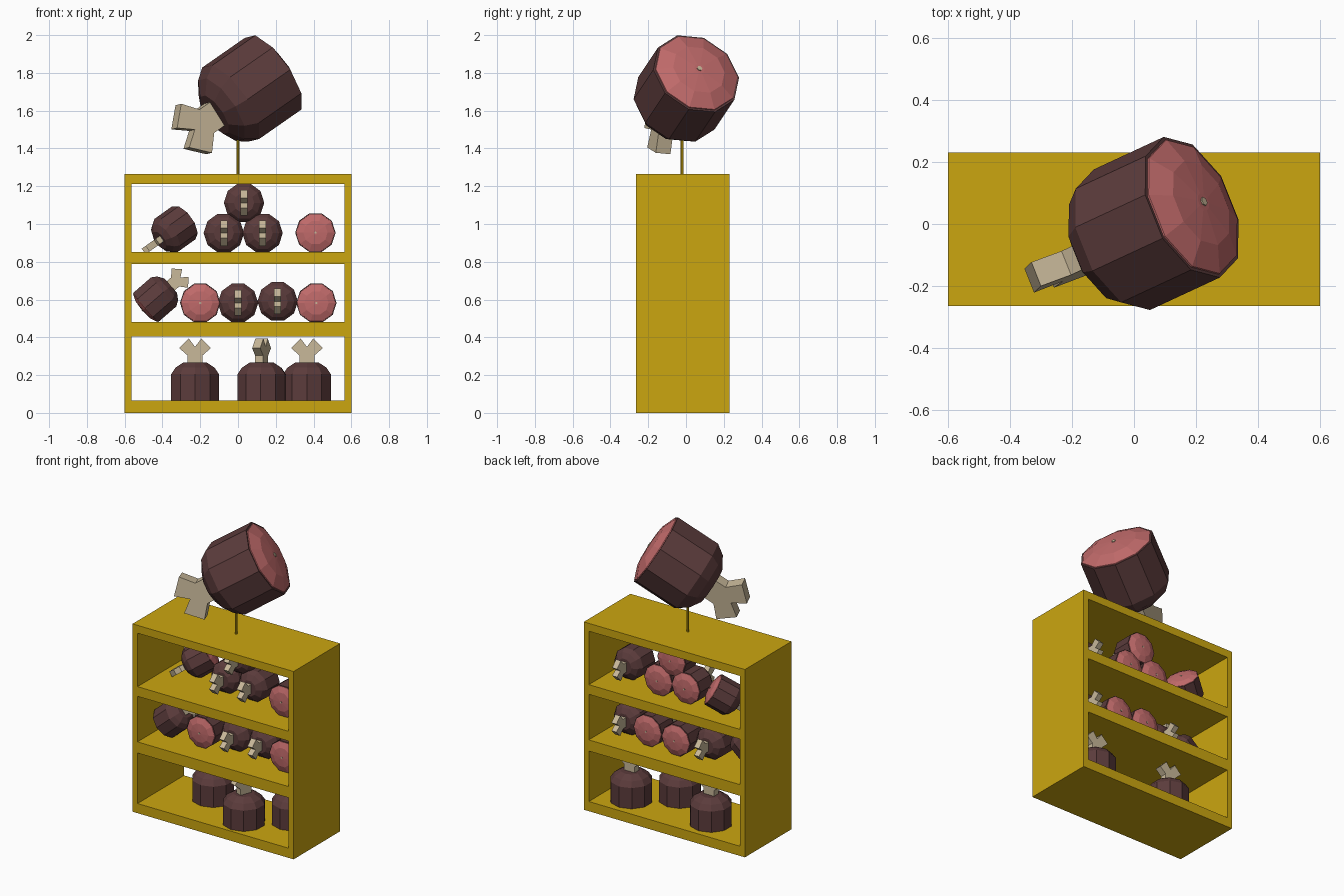
import bpy, bmesh, math
from mathutils import Vector, Matrix

if "Cube" in bpy.data.objects:
    bpy.data.objects.remove(bpy.data.objects["Cube"])


def material(name, rgb):
    m = bpy.data.materials.new(name)
    m.diffuse_color = (*rgb, 1)
    m.use_nodes = True
    m.node_tree.nodes["Principled BSDF"].inputs["Base Color"].default_value = m.diffuse_color
    return m


GOLD = material("gold_paint", (0.60, 0.38, 0.005))
MEAT = material("dark_meat", (0.105, 0.044, 0.044))
PINK = material("pink_cut", (0.53, 0.145, 0.145))
BONE = material("bone", (0.58, 0.48, 0.32))


def add(name, mesh, matrix=Matrix()):
    ob = bpy.data.objects.new(name, mesh)
    ob.matrix_world = matrix
    bpy.context.collection.objects.link(ob)
    return ob


def to_mesh(bm, name, mat):
    bmesh.ops.recalc_face_normals(bm, faces=bm.faces)
    me = bpy.data.meshes.new(name)
    bm.to_mesh(me)
    bm.free()
    me.materials.append(mat)
    return me


def box(name, x0, x1, y0, y1, z0, z1):
    bm = bmesh.new()
    bmesh.ops.create_cube(bm, size=1)
    for v in bm.verts:
        v.co = ((x0 + x1) / 2 + v.co.x * (x1 - x0),
                (y0 + y1) / 2 + v.co.y * (y1 - y0),
                (z0 + z1) / 2 + v.co.z * (z1 - z0))
    return add(name, to_mesh(bm, name, GOLD))


def lathe(name, rings, mat, n=10):
    """Closed low-poly solid from (radius, height) rings."""
    bm = bmesh.new()
    loops = []
    for r, z in rings:
        loops.append([bm.verts.new((r * math.sin(2 * math.pi * i / n),
                                    r * math.cos(2 * math.pi * i / n), z))
                      for i in range(n)])
    for a, b in zip(loops, loops[1:]):
        for i in range(n):
            j = (i + 1) % n
            bm.faces.new((a[i], a[j], b[j], b[i]))
    bm.faces.new(loops[0])
    bm.faces.new(loops[-1])
    return to_mesh(bm, name, mat)


def bone_mesh():
    """Forked bone: mirrored outline, extruded, plus the round end in the cut."""
    half = [(0.3, 1.3), (0.3, 1.95), (0.63, 2.24), (0.25, 2.62)]
    outline = half + [(0, 2.29)] + [(-x, z) for x, z in reversed(half)]
    t = 0.17
    bm = bmesh.new()
    f = bm.faces.new([bm.verts.new((x, -t, z)) for x, z in outline])
    out = bmesh.ops.extrude_face_region(bm, geom=[f])
    for v in out["geom"]:
        if isinstance(v, bmesh.types.BMVert):
            v.co.y = t
    bmesh.ops.create_cone(bm, cap_ends=True, segments=6, radius1=0.06, radius2=0.06,
                          depth=0.3, matrix=Matrix.Translation((0, 0, -0.07)))
    return to_mesh(bm, "bone", BONE)


# Shared ham parts, radius 1, cut face at z = 0, bone along +z
BODY = lathe("ham_body", [(1, 0), (1, 1.2), (0.82, 1.46), (0.5, 1.66)], MEAT)
CUT = lathe("ham_cut", [(0.96, 0.02), (0.95, -0.02), (0.6, -0.16), (0.12, -0.2)], PINK)
FORK = bone_mesh()
MID = 0.62


def ham(name, mid, size, bone_dir, fork_dir):
    """Place a ham by the middle of its body, bone direction and fork spread."""
    z = Vector(bone_dir).normalized()
    x = Vector(fork_dir)
    x = (x - z * x.dot(z)).normalized()
    y = z.cross(x)
    rot = Matrix((x, y, z)).transposed().to_4x4()
    m = (Matrix.Translation(Vector(mid) - z * MID * size) @ rot
         @ Matrix.Scale(size, 4))
    add(name + "_body", BODY, m)
    add(name + "_cut_face", CUT, m)
    add(name + "_bone", FORK, m)


# Open shelf unit
Y0, Y1 = -0.265, 0.23
box("left_side", -0.6, -0.563, Y0, Y1, 0, 1.265)
box("right_side", 0.563, 0.6, Y0, Y1, 0, 1.265)
for name, z0, z1 in [("bottom_board", 0, 0.065), ("lower_shelf", 0.405, 0.48),
                     ("upper_shelf", 0.787, 0.852), ("top_board", 1.212, 1.265)]:
    box(name, -0.563, 0.563, Y0, Y1, z0, z1)

# Pole holding the large ham
bm = bmesh.new()
bmesh.ops.create_cone(bm, cap_ends=True, segments=8, radius1=0.008, radius2=0.008,
                      depth=0.36, matrix=Matrix.Translation((0, -0.02, 1.43)))
add("pole", to_mesh(bm, "pole", GOLD))
ham("large_ham", (0.07, 0, 1.715), 0.245, (-0.766, -0.356, -0.534), (0.526, 0.13, -0.84))

# Bottom row: standing hams
S = 0.133
for i, (x, y, turn) in enumerate([(-0.2275, 0.06, 0), (0.125, -0.115, 70), (0.365, 0.06, 0)]):
    a = math.radians(turn)
    ham(f"standing_ham_{i}", (x, y, 0.045 + MID * S), S, (0, 0, 1),
        (math.cos(a), math.sin(a), 0))

# Lying hams: side -1 has the bone to the front, +1 has the cut to the front
R = 0.107
lying = [(-0.2, 0.582, 1), (0, 0.582, -1), (0.21, 0.59, -1), (0.415, 0.582, 1),
         (-0.075, 0.952, -1), (0.13, 0.952, -1), (0.032, 1.112, -1), (0.41, 0.954, 1)]
for i, (x, z, side) in enumerate(lying):
    ham(f"lying_ham_{i}", (x, -0.04 * side, z), R, (0, side, 0), (0, 0, 1))

# Two tilted hams
ham("tilted_ham_lower", (-0.44, -0.06, 0.6), R, (0.75, 0, 0.65), (0.65, 0, -0.75))
axis = Vector((-0.7, -0.45, -0.5))
ham("tilted_ham_upper", (-0.335, 0.09, 0.972), R, axis,
    Vector((-0.58, 0, 0.81)).cross(axis))
